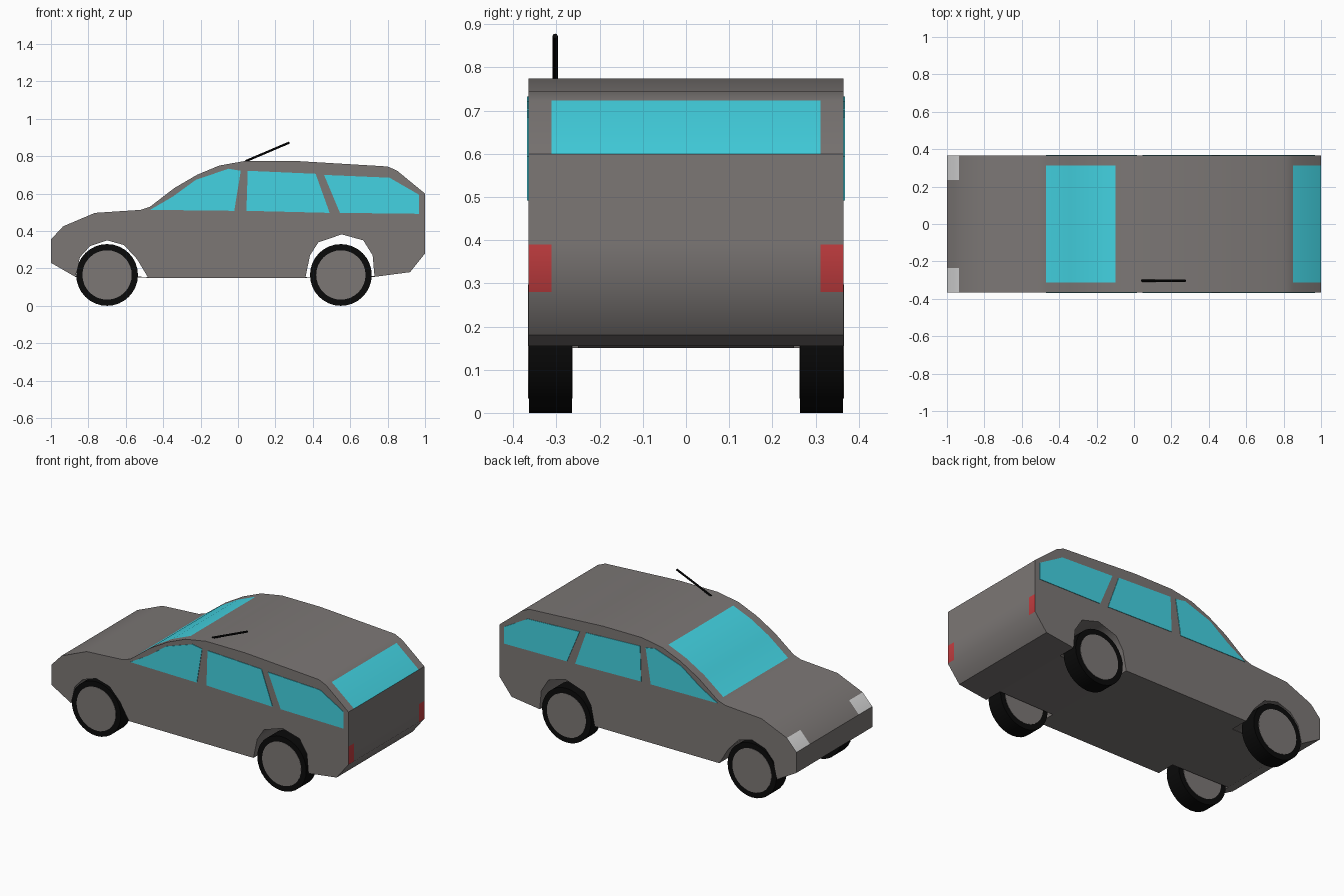
import bpy
import bmesh
from math import pi, radians, atan2, hypot
from mathutils import Matrix

if "Cube" in bpy.data.objects:
    bpy.data.objects.remove(bpy.data.objects["Cube"])


def material(name, colour):
    m = bpy.data.materials.new(name)
    m.use_nodes = True
    m.diffuse_color = (*colour, 1)
    m.node_tree.nodes["Principled BSDF"].inputs["Base Color"].default_value = (*colour, 1)
    return m


GREY = material("warm grey paint", (0.2, 0.184, 0.178))
GLASS = material("cyan glass", (0.056, 0.65, 0.76))
RED = material("red lamp", (0.56, 0.048, 0.052))
WHITE = material("white lamp", (0.66, 0.66, 0.66))
BLACK = material("black rubber", (0.003, 0.003, 0.003))


def finish(name, bm, mats, smooth=None):
    bmesh.ops.recalc_face_normals(bm, faces=bm.faces)
    mesh = bpy.data.meshes.new(name)
    bm.to_mesh(mesh)
    bm.free()
    for m in mats:
        mesh.materials.append(m)
    ob = bpy.data.objects.new(name, mesh)
    bpy.context.collection.objects.link(ob)
    if smooth:
        bpy.ops.object.select_all(action='DESELECT')
        ob.select_set(True)
        bpy.context.view_layer.objects.active = ob
        bpy.ops.object.shade_smooth_by_angle(angle=radians(smooth))
    return ob


def loft(profile, stations):
    """Extrude a closed x-z profile through several y stations."""
    bm = bmesh.new()
    rings = [[bm.verts.new((x, y, z)) for x, z in profile] for y in stations]
    n = len(profile)
    for a, b in zip(rings, rings[1:]):
        for i in range(n):
            j = (i + 1) % n
            bm.faces.new((a[i], a[j], b[j], b[i]))
    bm.faces.new(rings[0])
    bm.faces.new(rings[-1])
    return bm


# Body: side outline with wheel arches, extruded across the width
W = 0.365
upper = [(-1, .355), (-.935, .425), (-.765, .497), (-.52, .513), (-.47, .53),
         (-.34, .63), (-.22, .70), (-.1, .75), (.04, .775), (.3, .775),
         (.8, .745), (.85, .723), (1, .6), (1, .39), (1, .28), (.92, .18)]
rear_arch = [(.73, .155), (.72, .27), (.67, .35), (.555, .382), (.43, .34), (.385, .27), (.36, .15)]
front_arch = [(-.48, .15), (-.54, .25), (-.61, .325), (-.7, .35), (-.79, .32), (-.845, .26), (-.87, .155)]
bm = loft(upper + rear_arch + front_arch + [(-1, .23)], [-W, -.312, -.235, .235, .312, W])

# Painted glass and lamps, chosen by position on the shell
for f in bm.faces:
    if len(f.verts) > 4:
        continue
    x, y, z = f.calc_center_median()
    y = abs(y)
    if y < .312 and z > .5 and (-.47 < x < -.1 or .85 < x < .99):
        f.material_index = 1
    elif y > .312 and x > .99 and .28 < z < .39:
        f.material_index = 2
    elif y > .235 and x < -.935 and .355 < z < .425:
        f.material_index = 3
finish("body", bm, [GREY, GLASS, RED, WHITE], 40)

# Floor panels closing the middle of the wheel wells
for name, arch in (("rear_floor", rear_arch), ("front_floor", front_arch)):
    (xa, za), (xb, zb) = arch[0], arch[-1]
    strip = [(xa, za), (xb, zb), (xb, zb + .005), (xa, za + .005)]
    finish(name, loft(strip, [-.25, .25]), [GREY])

# Side windows
windows = {
    "front_window": [(-.47, .513), (-.02, .508), (.015, .722), (-.05, .733), (-.225, .674), (-.35, .583)],
    "middle_window": [(.045, .508), (.49, .497), (.415, .706), (.052, .722)],
    "rear_window": [(.545, .497), (.968, .492), (.968, .594), (.81, .685), (.46, .70)],
}
for name, outline in windows.items():
    for side, s in (("left", 1), ("right", -1)):
        finish(f"{name}_{side}", loft(outline, [s * (W - .002), s * (W + .003)]), [GLASS])


def cylinder(name, radius, depth, matrix, mat, sides):
    bm = bmesh.new()
    bmesh.ops.create_cone(bm, cap_ends=True, segments=sides, radius1=radius,
                          radius2=radius, depth=depth, matrix=matrix)
    return finish(name, bm, [mat], 35)


# Wheels: tyre with a flush hub disc
for end, x in (("front", -.7), ("rear", .55)):
    for side, y in (("left", .314), ("right", -.314)):
        place = Matrix.Translation((x, y, .165)) @ Matrix.Rotation(pi / 2, 4, 'X')
        cylinder(f"{end}_tyre_{side}", .165, .1, place, BLACK, 32)
        cylinder(f"{end}_hub_{side}", .132, .103, place, GREY, 32)

# Aerial leaning back over the roof
dx, dz = .235, .1
place = Matrix.Translation((.04 + dx / 2, -.303, .773 + dz / 2)) @ Matrix.Rotation(atan2(dx, dz), 4, 'Y')
cylinder("aerial", .006, hypot(dx, dz), place, BLACK, 8)
